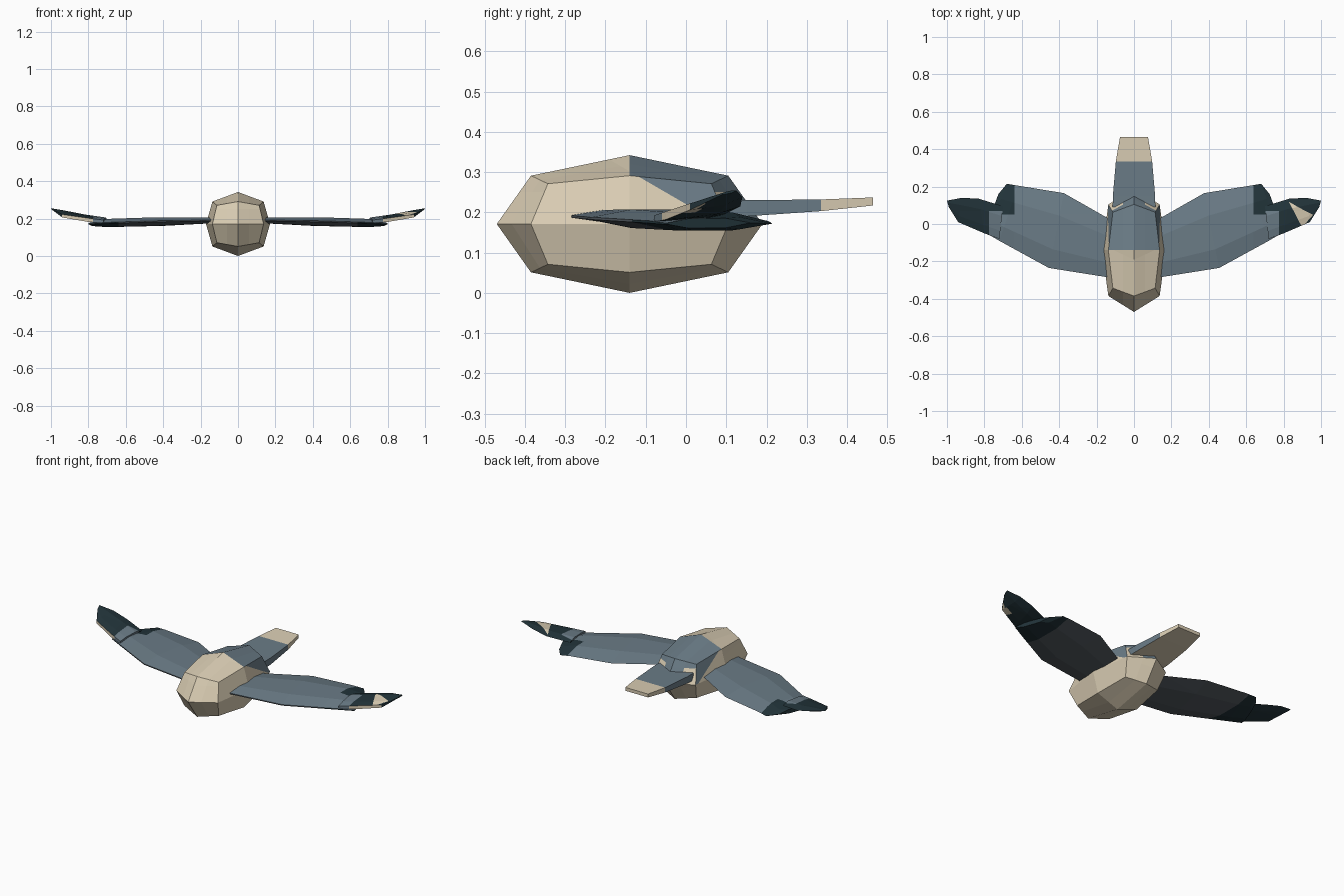
import bpy, bmesh
from mathutils import Vector

if "Cube" in bpy.data.objects:
    bpy.data.objects.remove(bpy.data.objects["Cube"])


def make_material(name, rgb):
    mat = bpy.data.materials.new(name)
    mat.use_nodes = True
    mat.diffuse_color = (*rgb, 1)
    mat.node_tree.nodes["Principled BSDF"].inputs["Base Color"].default_value = (*rgb, 1)
    return mat


TAN, BLUE, TEAL, SLATE = range(4)
MATERIALS = [
    make_material("warm tan", (0.71, 0.62, 0.46)),
    make_material("slate blue", (0.145, 0.2, 0.24)),
    make_material("dark teal", (0.016, 0.034, 0.042)),
    make_material("dark slate", (0.09, 0.108, 0.123)),
]


def cut(bm, point, normal):
    bmesh.ops.bisect_plane(bm, geom=bm.verts[:] + bm.edges[:] + bm.faces[:],
                           plane_co=point, plane_no=normal, dist=0.0005)


def finish(bm, name, rule):
    bmesh.ops.recalc_face_normals(bm, faces=bm.faces[:])
    for face in bm.faces:
        face.normal_update()
        face.material_index = rule(face.calc_center_median(), face.normal)
    mesh = bpy.data.meshes.new(name)
    bm.to_mesh(mesh)
    bm.free()
    for mat in MATERIALS:
        mesh.materials.append(mat)
    obj = bpy.data.objects.new(name, mesh)
    bpy.context.collection.objects.link(obj)


def loft(bm, rings):
    loops = [[bm.verts.new(p) for p in ring] for ring in rings]
    for a, b in zip(loops, loops[1:]):
        for i in range(len(a)):
            j = (i + 1) % len(a)
            bm.faces.new((a[i], a[j], b[j], b[i]))
    bm.faces.new(loops[0])
    bm.faces.new(loops[-1][::-1])


def blade_ring(lead, trail, up, down, blunt, side):
    # Wing section with a blunt leading edge and a sharp trailing edge
    a, b = Vector(lead), Vector(trail)
    high, low, edge = (Vector((0, 0, h)) for h in (up, -down, blunt))
    ring = [a - edge, a + edge, a.lerp(b, 0.25) + high, a.lerp(b, 0.7) + high,
            b, a.lerp(b, 0.7) + low, a.lerp(b, 0.25) + low]
    return [(p.x * side, p.y, p.z) for p in ring]


# Body: a once-divided cube rounded into a faceted ellipsoid
bm = bmesh.new()
bmesh.ops.create_cube(bm, size=2)
bmesh.ops.subdivide_edges(bm, edges=bm.edges[:], cuts=1, use_grid_fill=True)
REACH = {1: (0.171, 0.33, 0.171), 2: (0.137, 0.245, 0.12), 3: (0.113, 0.203, 0.10)}
for v in bm.verts:
    signs = [round(c) for c in v.co]
    size = REACH[sum(abs(s) for s in signs)]
    v.co = Vector([s * r for s, r in zip(signs, size)]) + Vector((0, -0.14, 0.171))
cut(bm, (0, -0.12, 0.29), (0, 0.58, 1))
cut(bm, (0, 0, 0.25), (0, 0, 1))
for x in (-0.06, 0.06):
    cut(bm, (x, 0, 0), (1, 0, 0))


def body_colour(c, n):
    if c.y < -0.14 or c.z < 0.18:
        return TAN
    if n.y > 0.6:
        return BLUE if abs(c.x) < 0.06 or c.z > 0.25 else TAN
    return BLUE if n.z > 0.75 or c.z > 0.29 - 0.58 * (c.y + 0.12) else TAN


finish(bm, "body", body_colour)

# Tail: tapered slab with a pale end band
bm = bmesh.new()
sections = [(0.09, 0.114, 0.188, 0.23), (0.15, 0.113, 0.19, 0.23),
            (0.335, 0.097, 0.203, 0.232), (0.465, 0.075, 0.217, 0.237)]
loft(bm, [[(-w, y, lo), (w, y, lo), (w, y, hi), (-w, y, hi)] for y, w, lo, hi in sections])
finish(bm, "tail", lambda c, n: TAN if c.y > 0.335 or n.z < -0.5 else BLUE)

# Wings: broad inner blade and raised outer blade on each side
INNER = [((0.12, -0.288, 0.19), (0.12, 0.02, 0.19), 0.016, 0.014, 0.003),
         ((0.455, -0.235, 0.185), (0.375, 0.165, 0.185), 0.022, 0.024, 0.003),
         ((0.72, -0.09, 0.176), (0.62, 0.205, 0.178), 0.022, 0.022, 0.003),
         ((0.78, -0.055, 0.172), (0.68, 0.215, 0.172), 0.016, 0.014, 0.002),
         ((0.80, -0.045, 0.172), (0.725, 0.16, 0.174), 0.012, 0.012, 0.002)]
OUTER = [((0.72, -0.08, 0.184), (0.70, 0.095, 0.195), 0.014, 0.010, 0.008),
         ((0.80, -0.05, 0.192), (0.83, 0.135, 0.215), 0.014, 0.012, 0.010),
         ((0.94, 0.01, 0.214), (0.92, 0.14, 0.238), 0.012, 0.010, 0.008),
         ((0.99, 0.09, 0.246), (1.0, 0.125, 0.254), 0.003, 0.003, 0.002)]
PATCH = [Vector(p) for p in ((0.83, 0.115, 0), (0.90, -0.02, 0), (0.955, 0.05, 0))]


def in_patch(c):
    edges = zip(PATCH, PATCH[1:] + PATCH[:1])
    return all((b - a).cross(c - a).z > 0 for a, b in edges)


def inner_colour(c, n):
    if n.z < 0.05:
        return TEAL if abs(c.x) > 0.64 else SLATE
    return TEAL if abs(c.x) > 0.64 and c.y > 0.05 else BLUE


def outer_colour(c, n):
    x = abs(c.x)
    if n.y < -0.6 and 0.775 < x < 0.94:
        return TAN
    if c.x > 0 and n.z > 0 and in_patch(c):
        return TAN
    if c.x > 0 and n.z < 0 and 0.85 < x < 0.95 and c.y < 0.04:
        return TAN
    return BLUE if n.z > -0.3 and x < 0.775 and c.y < 0.07 else TEAL


for side, word in ((1, "left"), (-1, "right")):
    bm = bmesh.new()
    loft(bm, [blade_ring(*s, side) for s in INNER])
    cut(bm, (0.64 * side, 0, 0), (1, 0, 0))
    cut(bm, (0, 0.05, 0), (0, 1, 0))
    finish(bm, word + "_inner_wing", inner_colour)

    bm = bmesh.new()
    loft(bm, [blade_ring(*s, side) for s in OUTER])
    cut(bm, (0.775 * side, 0, 0), (1, 0, 0))
    cut(bm, (0, 0.07, 0), (0, 1, 0))
    if side > 0:
        for a, b in zip(PATCH, PATCH[1:] + PATCH[:1]):
            cut(bm, a, (b - a).cross(Vector((0, 0, 1))))
    finish(bm, word + "_outer_wing", outer_colour)
